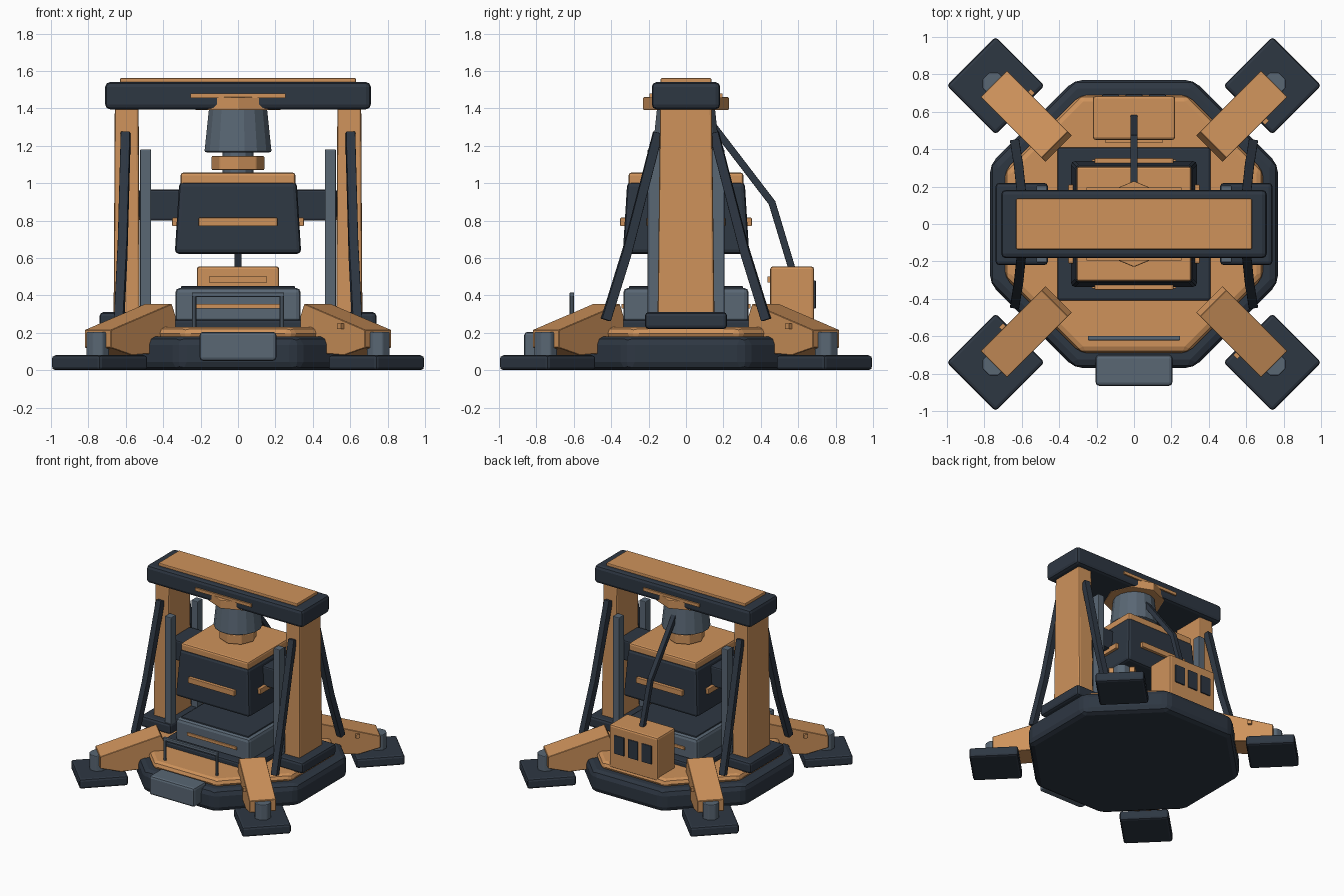
import bpy, bmesh, math
from mathutils import Vector, Matrix

cube = bpy.data.objects.get("Cube")
if cube:
    bpy.data.objects.remove(cube)


def material(name, rgb):
    m = bpy.data.materials.new(name)
    m.use_nodes = True
    m.diffuse_color = (*rgb, 1)
    m.node_tree.nodes["Principled BSDF"].inputs["Base Color"].default_value = (*rgb, 1)
    return m


ORANGE = material("warm orange paint", (0.62, 0.29, 0.105))
DARK = material("dark navy steel", (0.027, 0.038, 0.055))
GREY = material("blue grey metal", (0.10, 0.135, 0.175))


def finish(name, bm, mat, bevel=0, segments=2, matrix=None):
    bmesh.ops.recalc_face_normals(bm, faces=bm.faces)
    mesh = bpy.data.meshes.new(name)
    bm.to_mesh(mesh)
    bm.free()
    mesh.materials.append(mat)
    ob = bpy.data.objects.new(name, mesh)
    bpy.context.collection.objects.link(ob)
    if matrix:
        ob.matrix_world = matrix
    if bevel:
        mod = ob.modifiers.new("edge bevel", "BEVEL")
        mod.width, mod.segments = bevel, segments
        mod.limit_method = "ANGLE"
    return ob


def box(name, mat, x, y, z, bevel=0, taper=1, matrix=None):
    """Box from (min, max) ranges; taper scales the top about its centre."""
    bm = bmesh.new()
    bmesh.ops.create_cube(bm, size=1)
    for v in bm.verts:
        k = taper if v.co.z > 0 else 1
        v.co = [(r[0] + r[1]) / 2 + c * s * (r[1] - r[0])
                for r, c, s in zip((x, y, z), v.co, (k, k, 1))]
    return finish(name, bm, mat, bevel, matrix=matrix)


def prism(name, mat, sides, r1, r2, z, bevel=0, turn=0, at=(0, 0)):
    """Upright regular prism or cone section."""
    bm = bmesh.new()
    bmesh.ops.create_cone(bm, cap_ends=True, segments=sides, radius1=r1, radius2=r2, depth=z[1] - z[0])
    m = Matrix.Translation((*at, (z[0] + z[1]) / 2)) @ Matrix.Rotation(turn, 4, "Z")
    return finish(name, bm, mat, bevel, matrix=m)


def rod(name, mat, points, t):
    """Square bars joining successive points."""
    for i, (a, b) in enumerate(zip(points, points[1:])):
        a, b = Vector(a), Vector(b)
        d = b - a
        m = Matrix.Translation(a) @ d.to_track_quat("Z", "Y").to_matrix().to_4x4()
        box(f"{name}_{i + 1}", mat, (-t, t), (-t, t), (0, d.length + t / 2), 0.004, matrix=m)


def span(h):
    return (-h, h)


# Octagonal base and deck
EIGHTH = math.pi / 8
OCT = 1 / math.cos(EIGHTH)
prism("base", DARK, 8, 0.77 * OCT, 0.77 * OCT, (0, 0.18), 0.045, EIGHTH)
prism("deck", ORANGE, 8, 0.69 * OCT, 0.69 * OCT, (0.16, 0.23), 0.035, EIGHTH)

# Four outriggers
LEG = [(1.06, 0.12), (1.06, 0.215), (0.60, 0.355), (0.57, 0.29), (0.57, 0.10), (0.9, 0.08)]
for i, corner in enumerate(("front_left", "back_left", "back_right", "front_right")):
    turn = Matrix.Rotation(math.radians(-45 + 90 * i), 4, "Z")
    box(f"foot_pad_{corner}", DARK, (0.861, 1.231), span(0.185), (0, 0.08), 0.018, matrix=turn)
    post = turn @ Vector((1.06, 0, 0))
    prism(f"foot_post_{corner}", GREY, 8, 0.065, 0.065, (0.07, 0.205), 0.006, EIGHTH, post.xy)
    bm = bmesh.new()
    side = bm.faces.new([bm.verts.new((d, -0.1, z)) for d, z in LEG])
    ext = bmesh.ops.extrude_face_region(bm, geom=[side])
    for v in ext["geom"]:
        if isinstance(v, bmesh.types.BMVert):
            v.co.y += 0.2
    finish(f"outrigger_{corner}", bm, ORANGE, 0.003, 1, turn)
    box(f"outrigger_pin_{corner}", ORANGE, (0.87, 0.9), (-0.12, -0.09), (0.22, 0.25), matrix=turn)

# Side columns with feet, rails, arms and braces
for s, side in ((1, "left"), (-1, "right")):
    def sx(a, b):
        return tuple(sorted((s * a, s * b)))
    box(f"column_foot_{side}", DARK, sx(0.46, 0.74), span(0.22), (0.22, 0.31), 0.02)
    box(f"column_{side}", ORANGE, sx(0.525, 0.665), span(0.152), (0.29, 1.42), 0.012, 0.91)
    box(f"carriage_arm_{side}", DARK, sx(0.3, 0.53), span(0.13), (0.8, 0.965), 0.012)
    box(f"head_side_strip_{side}", ORANGE, sx(0.3, 0.352), span(0.21), (0.77, 0.815), 0.004)
    for t, end in ((-1, "front"), (1, "back")):
        y = sorted((t * 0.14, t * 0.205))
        box(f"guide_rail_{side}_{end}", GREY, sx(0.465, 0.523), y, (0.29, 1.18), 0.005)
        rod(f"brace_{side}_{end}", DARK,
            [(s * 0.6, t * 0.15, 1.27), (s * 0.617, t * 0.31, 0.65), (s * 0.635, t * 0.425, 0.28)], 0.025)

# Top beam
box("top_beam", DARK, span(0.71), span(0.183), (1.395, 1.54), 0.025)
box("beam_cap", ORANGE, span(0.63), span(0.135), (1.53, 1.562), 0.006)
for t, end in ((-1, "front"), (1, "back")):
    box(f"beam_strip_{end}", ORANGE, span(0.255), sorted((t * 0.17, t * 0.195)), (1.455, 1.48))
    box(f"head_strip_{end}", ORANGE, span(0.21), sorted((t * 0.3, t * 0.352)), (0.77, 0.815), 0.004)
    box(f"platen_strip_{end}", ORANGE, span(0.225), sorted((t * 0.3, t * 0.345)), (0.33, 0.355), 0.003)

# Drive unit and press head
prism("drive_collar", ORANGE, 8, 0.23, 0.23, (1.39, 1.46), 0.006)
prism("drive_motor", GREY, 16, 0.183, 0.158, (1.165, 1.4), 0.01, math.pi / 16)
prism("drive_shaft", GREY, 12, 0.082, 0.082, (1.03, 1.18))
prism("shaft_nut", ORANGE, 8, 0.142, 0.142, (1.07, 1.145), 0.006)
box("press_head", DARK, span(0.338), span(0.338), (0.622, 1.005), 0.022, 0.93)
box("head_cap", ORANGE, span(0.307), span(0.307), (0.99, 1.056), 0.014)

# Lower platen
box("plinth", DARK, span(0.41), span(0.41), (0.21, 0.27), 0.015)
box("platen", GREY, span(0.335), span(0.335), (0.25, 0.44), 0.025)
box("platen_top", DARK, span(0.305), span(0.305), (0.43, 0.45), 0.006)

# Front handle and step
for x in (-0.235, 0.235):
    prism("handle_post", GREY, 8, 0.012, 0.012, (0.2, 0.41), at=(x, -0.61))
box("handle_bar", GREY, span(0.247), (-0.622, -0.598), (0.392, 0.415), 0.004)
box("front_step", GREY, span(0.205), (-0.865, -0.7), (0.05, 0.205), 0.018)

# Rear control box with windows and cable
box("control_box", ORANGE, span(0.22), (0.45, 0.685), (0.2, 0.555), 0.015)
box("control_box_plate", ORANGE, span(0.155), (0.437, 0.46), (0.47, 0.5))
for x in (-0.125, 0, 0.125):
    box("control_window", DARK, (x - 0.045, x + 0.045), (0.67, 0.694), (0.33, 0.48), 0.004)
rod("cable", DARK, [(0, 0.57, 0.53), (0, 0.46, 0.895), (0, 0.15, 1.3)], 0.019)
